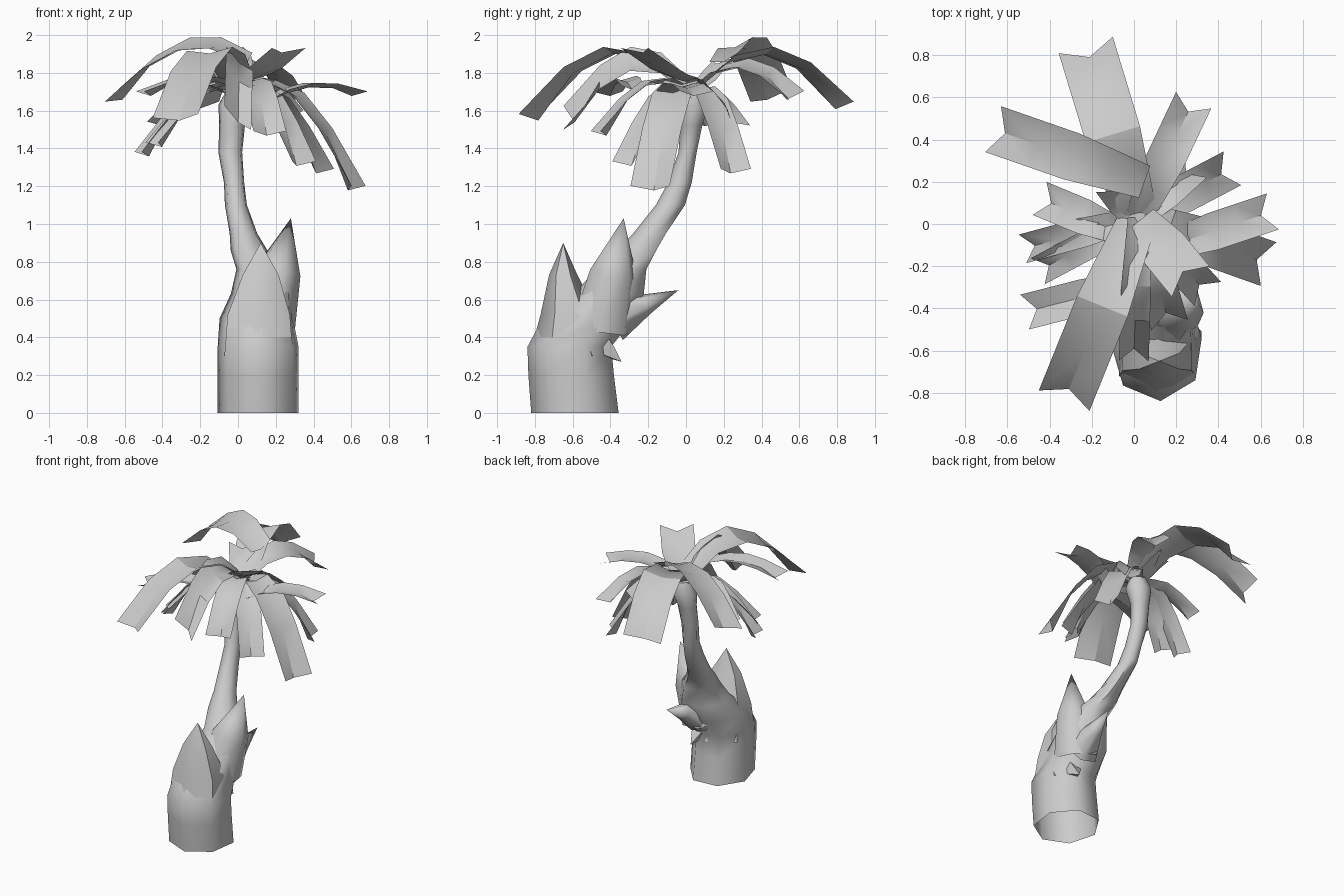
import bpy
import bmesh
import math
from mathutils import Vector

start_cube = bpy.data.objects.get("Cube")
if start_cube:
    bpy.data.objects.remove(start_cube, do_unlink=True)

# One plain grey for the whole plant
grey = bpy.data.materials.new("plain grey")
grey.use_nodes = True
grey_value = (0.6, 0.6, 0.6, 1)
grey.diffuse_color = grey_value
grey.node_tree.nodes["Principled BSDF"].inputs["Base Color"].default_value = grey_value


def finish(mesh_builder, name, sharp_angle):
    """Turn a bmesh into a shaded object."""
    mesh = bpy.data.meshes.new(name)
    mesh_builder.to_mesh(mesh)
    mesh_builder.free()
    mesh.materials.append(grey)
    part = bpy.data.objects.new(name, mesh)
    bpy.context.collection.objects.link(part)
    bpy.ops.object.select_all(action='DESELECT')
    part.select_set(True)
    bpy.context.view_layer.objects.active = part
    bpy.ops.object.shade_smooth_by_angle(angle=math.radians(sharp_angle))
    return part


def loft(name, rings, sides, turn=0.0, tip=None):
    """Skin horizontal elliptical rings, closing on a tip point or a flat cap."""
    builder = bmesh.new()
    loops = []
    for x, y, z, radius_x, radius_y in rings:
        loop = []
        for index in range(sides):
            angle = turn + math.tau * index / sides
            loop.append(builder.verts.new((x + radius_x * math.cos(angle),
                                           y + radius_y * math.sin(angle), z)))
        loops.append(loop)
    for lower, upper in zip(loops, loops[1:]):
        for index in range(sides):
            following = (index + 1) % sides
            builder.faces.new((lower[index], lower[following], upper[following], upper[index]))
    last = loops[-1]
    if tip:
        apex = builder.verts.new(tip)
        for index in range(sides):
            builder.faces.new((last[index], last[(index + 1) % sides], apex))
    else:
        builder.faces.new(last)
    return finish(builder, name, 60)


def thorn(name, base, tip, radius, middle=0.6, sides=6):
    """Pointed leaf stump that leans from base to tip."""
    base, tip = Vector(base), Vector(tip)
    axis = (tip - base).normalized()
    side = axis.orthogonal().normalized()
    across = axis.cross(side)
    builder = bmesh.new()
    loops = []
    for step, scale in ((0, 1), (0.5, middle)):
        centre = base.lerp(tip, step)
        loops.append([builder.verts.new(centre + radius * scale * (
            side * math.cos(math.tau * i / sides) + across * math.sin(math.tau * i / sides)))
            for i in range(sides)])
    apex = builder.verts.new(tip)
    for i in range(sides):
        j = (i + 1) % sides
        builder.faces.new((loops[0][i], loops[0][j], loops[1][j], loops[1][i]))
        builder.faces.new((loops[1][i], loops[1][j], apex))
    return finish(builder, name, 60)


crown = (0.02, 0.03, 1.7)


def frond(name, tip, width, arch, bank=0.0, root=crown, steps=4):
    """Folded, banked strip that arches out, droops and ends in a notch."""
    tip, root = Vector(tip), Vector(root)
    outward = Vector((tip.x - root.x, tip.y - root.y, 0)).normalized()
    side = Vector((-outward.y, outward.x, bank)).normalized()
    fold = Vector((0, 0, 0.012))
    builder = bmesh.new()
    rows = []
    for step in range(steps + 1):
        t = step / steps
        centre = root.lerp(tip, t)
        centre.z = root.z + (tip.z - root.z) * t * t + arch * 4 * t * (1 - t)
        half = width * (0.35 + 0.15 * min(1, 2 * t))
        notch = outward * (0.03 if step == steps else 0)
        rows.append([builder.verts.new(centre + side * half + fold + notch),
                     builder.verts.new(centre - fold - notch),
                     builder.verts.new(centre - side * half + fold + notch)])
    for inner, outer in zip(rows, rows[1:]):
        for i in range(2):
            builder.faces.new((inner[i], outer[i], outer[i + 1], inner[i + 1]))
    return finish(builder, name, 30)


# Leaning trunk: swollen foot, thin neck, rounded head
loft("trunk", [
    (.11, -.58, 0, .22, .24), (.11, -.6, .2, .22, .235), (.11, -.61, .35, .22, .23),
    (.1, -.51, .5, .2, .25), (.13, -.4, .63, .17, .19), (.12, -.34, .76, .13, .14),
    (.06, -.26, .86, .1, .11), (.03, -.19, .95, .075, .09), (-.01, -.08, 1.1, .06, .08),
    (-.02, -.03, 1.22, .055, .065), (-.04, .01, 1.38, .065, .05),
    (-.03, .03, 1.52, .07, .06), (-.01, .04, 1.63, .095, .085), (0, .04, 1.71, .06, .06),
], sides=7, turn=-1.5)

# Sheath on the front of the foot, and pointed stumps around it
loft("front_sheath", [(.11, -.61, .3, .21, .22), (.11, -.62, .52, .19, .15),
                      (.12, -.65, .73, .11, .075)], 6, turn=math.pi / 6, tip=(.12, -.65, .9))
thorn("upper_stump", (.14, -.44, .46), (.28, -.33, 1.03), .17, middle=.75)
thorn("back_stump", (.15, -.38, .5), (.19, -.04, .65), .13, middle=.45)
thorn("low_stump", (.18, -.47, .38), (.2, -.34, .27), .08, sides=4)

# Crown of fronds: tip, width, arch, then bank and root where they differ
fronds = [
    ((-.22, .82, 1.62), .27, .23, -.12),
    ((-.64, .44, 1.67), .24, .12, -.3, (.05, .2, 1.87)),
    ((.27, .56, 1.67), .19, .15, .25),
    ((-.32, -.81, 1.56), .26, .25, .08),
    ((.61, -.18, 1.19), .22, .11),
    ((.63, .05, 1.69), .18, .09, 0, (.12, -.12, 1.63)),
    ((.44, .25, 1.28), .18, .06),
    ((.27, .26, 1.55), .18, .05, -.5),
    ((-.49, -.41, 1.69), .17, .06, 0, (.02, -.28, 1.72)),
    ((-.5, -.11, 1.37), .14, .08),
    ((-.43, -.21, 1.42), .14, .06),
    ((-.42, .11, 1.53), .17, .06, 0, (-.06, -.04, 1.7)),
    ((0, -.62, 1.55), .19, .2, -.9),
    ((.16, -.45, 1.48), .18, .1),
    ((.33, -.31, 1.32), .17, .06),
    ((.25, -.25, 1.92), .23, .01, 0, (.03, .02, 1.76)),
    ((-.09, .18, 1.86), .18, .01),
]
for number, settings in enumerate(fronds, start=1):
    frond(f"frond_{number}", *settings)
